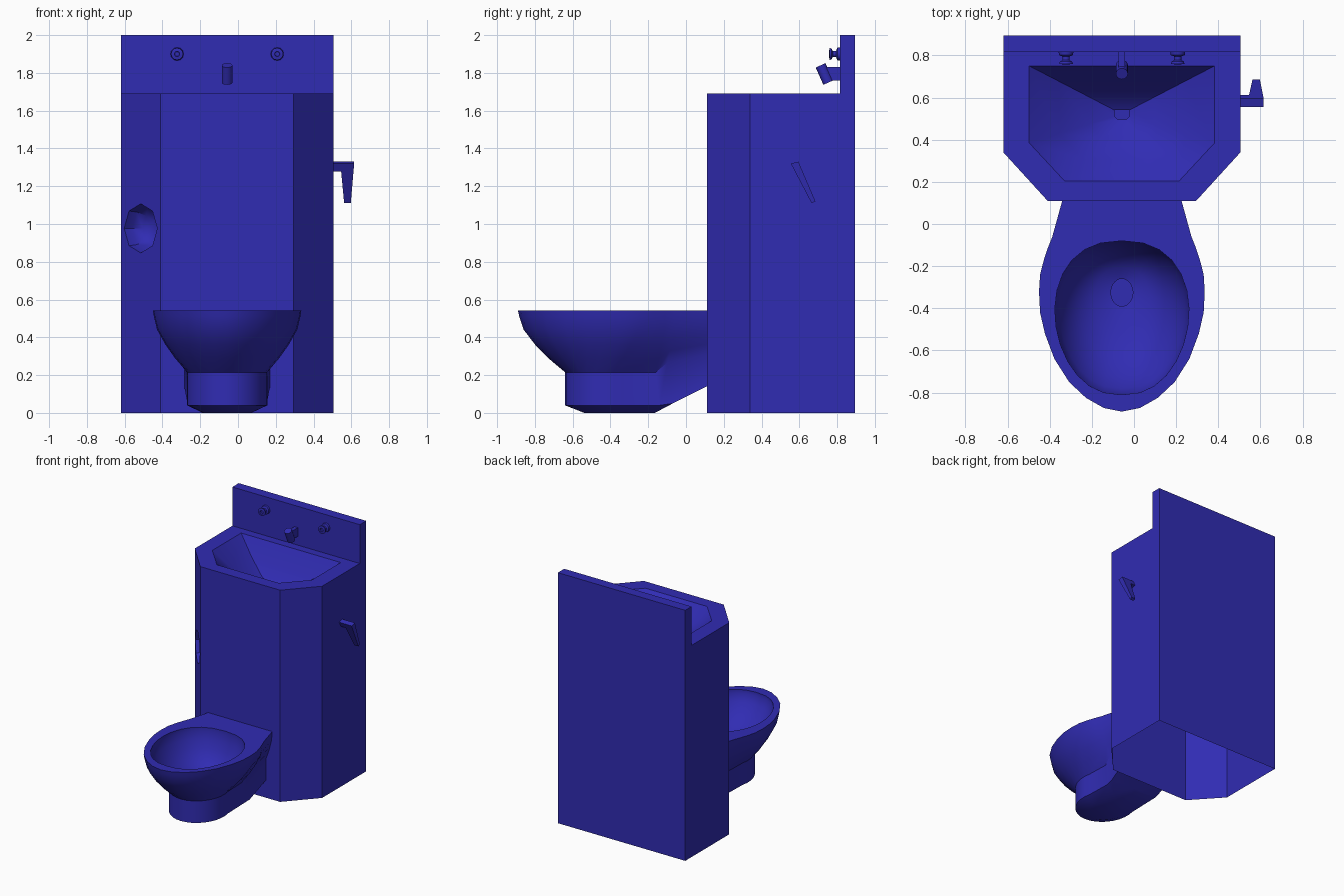
import bpy, bmesh
from math import sin, cos, pi, radians
from mathutils import Matrix, Vector

if "Cube" in bpy.data.objects:
    bpy.data.objects.remove(bpy.data.objects["Cube"])

CX = -0.0575                      # symmetry axis of the unit
MAT = bpy.data.materials.new("blue_enamel")
MAT.diffuse_color = (0.03, 0.025, 0.45, 1)
MAT.use_nodes = True
MAT.node_tree.nodes["Principled BSDF"].inputs["Base Color"].default_value = MAT.diffuse_color


def loft(bm, rows, closed=True, cap=False):
    """Skin rows of equally many points."""
    vs = [[bm.verts.new(p) for p in r] for r in rows]
    n = len(rows[0])
    for a, b in zip(vs, vs[1:]):
        for i in range(n if closed else n - 1):
            j = (i + 1) % n
            bm.faces.new((a[i], a[j], b[j], b[i]))
    if cap:
        bm.faces.new(vs[-1])


def face(bm, pts):
    bm.faces.new([bm.verts.new(p) for p in pts])


def finish(name, bm, angle=35, x=CX, mirror=False):
    bmesh.ops.remove_doubles(bm, verts=bm.verts, dist=1e-4)
    bmesh.ops.dissolve_degenerate(bm, edges=bm.edges, dist=1e-5)
    bmesh.ops.recalc_face_normals(bm, faces=bm.faces)
    me = bpy.data.meshes.new(name)
    bm.to_mesh(me)
    bm.free()
    me.materials.append(MAT)
    ob = bpy.data.objects.new(name, me)
    ob.location.x = x
    bpy.context.collection.objects.link(ob)
    bpy.ops.object.select_all(action='DESELECT')
    ob.select_set(True)
    bpy.context.view_layer.objects.active = ob
    bpy.ops.object.shade_smooth_by_angle(angle=radians(angle))
    if mirror:
        m = ob.modifiers.new("mirror", 'MIRROR')
        m.merge_threshold = 0.001
    return ob


def box(name, lo, hi, x=CX):
    bm = bmesh.new()
    lo, hi = Vector(lo), Vector(hi)
    bmesh.ops.create_cube(bm, size=1, matrix=Matrix.Translation((lo + hi) / 2)
                          @ Matrix.Diagonal((*(hi - lo), 1)))
    return finish(name, bm, x=x)


def lathe(name, profile, n, origin, axis):
    """Revolve (radius, height) pairs around an axis."""
    bm = bmesh.new()
    m = Matrix.Translation(origin) @ Vector(axis).to_track_quat('Z', 'Y').to_matrix().to_4x4()
    loft(bm, [[m @ Vector((r * cos(2 * pi * i / n), r * sin(2 * pi * i / n), h))
               for i in range(n)] for r, h in profile])
    return finish(name, bm)


def sym(half):
    """Half outline (negative x) completed by its mirror image."""
    return [Vector(p) for p in half] + [Vector((-a, b)) for a, b in reversed(half)]


# cabinet: open-bottomed shell with sink basin and round recess
bm = bmesh.new()
TOP = 1.69
foot = sym([(-.5625, .895), (-.5625, .34), (-.3525, .11)])
rim = sym([(-.44, .75), (-.44, .385), (-.2725, .205)])
drain = sym([(-.035, .54), (-.035, .51), (-.02, .495)])
at = lambda ring, z: [(p.x, p.y, z) for p in ring]
for i in range(6):
    if i != 1:                    # the left chamfer gets the recess
        a, b = foot[i], foot[(i + 1) % 6]
        face(bm, [(*a, 0), (*b, 0), (*b, TOP), (*a, TOP)])
rows = [at(foot, TOP), at(rim, TOP)]
for t, z in ((.35, 1.57), (.7, 1.48), (1, 1.44), (1, 1.42)):
    rows.append(at([p.lerp(q, t) for p, q in zip(rim, drain)], z))
loft(bm, rows, cap=True)

# round recess in the left chamfer
a, b = Vector((*foot[1], 0)), Vector((*foot[2], 0))
u = (b - a).normalized()
inward = Vector((-u.y, u.x, 0))
mid = (a + b) / 2 + Vector((0, 0, .977))
up = Vector((0, 0, TOP))
octo = lambda s, d: [mid + inward * d + (u * cos(k * pi / 4) + Vector((0, 0, sin(k * pi / 4)))) * .13 * s
                     for k in range(8)]
o = octo(1, 0)
corners = [b + up, a + up, a, b]
for k in range(4):
    face(bm, [corners[k], o[2 * k], o[2 * k + 1], o[(2 * k + 2) % 8]])
    face(bm, [corners[k], o[(2 * k + 2) % 8], corners[(k + 1) % 4]])
loft(bm, [octo(*s) for s in ((1, 0), (.94, .05), (.72, .1), (.4, .125))], cap=True)
finish("cabinet", bm)

# backsplash
box("backsplash", (-.5625, .815, TOP), (.5625, .895, 2))

# push buttons
for side, s in (("left", -1), ("right", 1)):
    lathe(side + "_button", [(.035, 0), (.033, .014), (.017, .02), (.017, .038), (.029, .044),
                             (.032, .055), (.014, .058), (.012, .048), (0, .048)],
          12, (s * .265, .815, 1.90), (0, -1, 0))

# spout
box("spout_stem", (-.015, .735, 1.76), (.015, .82, 1.83))
lathe("spout", [(0, 0), (.0285, 0), (.0285, .1), (.018, .1), (.018, .085), (0, .085)],
      16, (0, .7125, 1.84), (0, .04, -.09))

# flush lever: mounting shaft and tapered blade
def blade(name, x0, x1, x2, x3, t1):
    bm = bmesh.new()
    s = [Vector((.555, 1.32)), Vector((.595, 1.33))]
    e = [Vector((.665, 1.11)), Vector((.685, 1.12))]
    e = [p.lerp(q, t1) for p, q in zip(s, e)]
    r0 = [(x0, *s[0]), (x1, *s[0]), (x1, *s[1]), (x0, *s[1])]
    r1 = [(x2, *e[0]), (x3, *e[0]), (x3, *e[1]), (x2, *e[1])]
    loft(bm, [r0, r1], cap=True)
    face(bm, r0)
    finish(name, bm, x=0)


blade("lever_shaft", .5, .55, .5, .55, .2)
blade("lever_blade", .542, .615, .562, .597, 1)

# toilet: half shell (neck, bowl, pedestal), mirrored
top = [(.283, .11), (.33, -.06), (.35, -.11), (.37, -.17), (.388, -.24), (.393, -.32),
       (.388, -.42), (.365, -.52), (.32, -.64), (.25, -.75), (.17, -.825), (.085, -.873), (0, -.89)]
n = len(top)
under = [(.227, .11, .31), (.21, -.1, .265), (.2, -.16, .215)]
low = [(.227, .11, .14), (.21, -.07, .05), (.2, -.14, .04)]
base = [(0, .11, .14), (0, -.07, .05), (.12, -.165, 0)]
for i in range(3, n):
    th = radians(105) * (n - 1 - i) / 9
    x, y = .213 * sin(th), -.24 * cos(th)
    under.append((x, y - .40, .215))
    low.append((x, y - .40, .04))
    base.append((x * .6, y * .62 - .39, 0))
RIM = .543
rows = []
for t, f in ((0, 1), (.03, .9), (.12, .69), (.36, .45), (.64, .23), (1, 0)):
    rows.append([(p[0] + (q[0] - p[0]) * t, p[1] + (q[1] - p[1]) * t, q[2] + (RIM - q[2]) * f)
                 for p, q in zip(top, under)])
bm = bmesh.new()
loft(bm, rows + [low, base], closed=False)
keel = (0, -.165, 0)
face(bm, base[2:] + [keel])
face(bm, [base[1], base[2], keel])

# rim and inside of the bowl
phis = [pi * j / n for j in range(n + 1)]
egg = [(.317 * max(sin(p), 0) ** .85 * (1 + .08 * cos(p)) if 0 < j < n else 0, -.445 + .365 * cos(p))
       for j, p in enumerate(phis)]
hole = [(.052 * sin(p) if 0 < j < n else 0, -.325 + .065 * cos(p)) for j, p in enumerate(phis)]
rows = [[(x, y, RIM) for x, y in [(0, .11)] + top]]
for t, z in ((0, RIM), (0, .515), (.07, .46), (.2, .39), (.42, .32), (.7, .275), (1, .255), (1, .235)):
    rows.append([(p[0] + (q[0] - p[0]) * t, p[1] + (q[1] - p[1]) * t, z) for p, q in zip(egg, hole)])
loft(bm, rows, closed=False, cap=True)
finish("toilet_bowl", bm, mirror=True)
